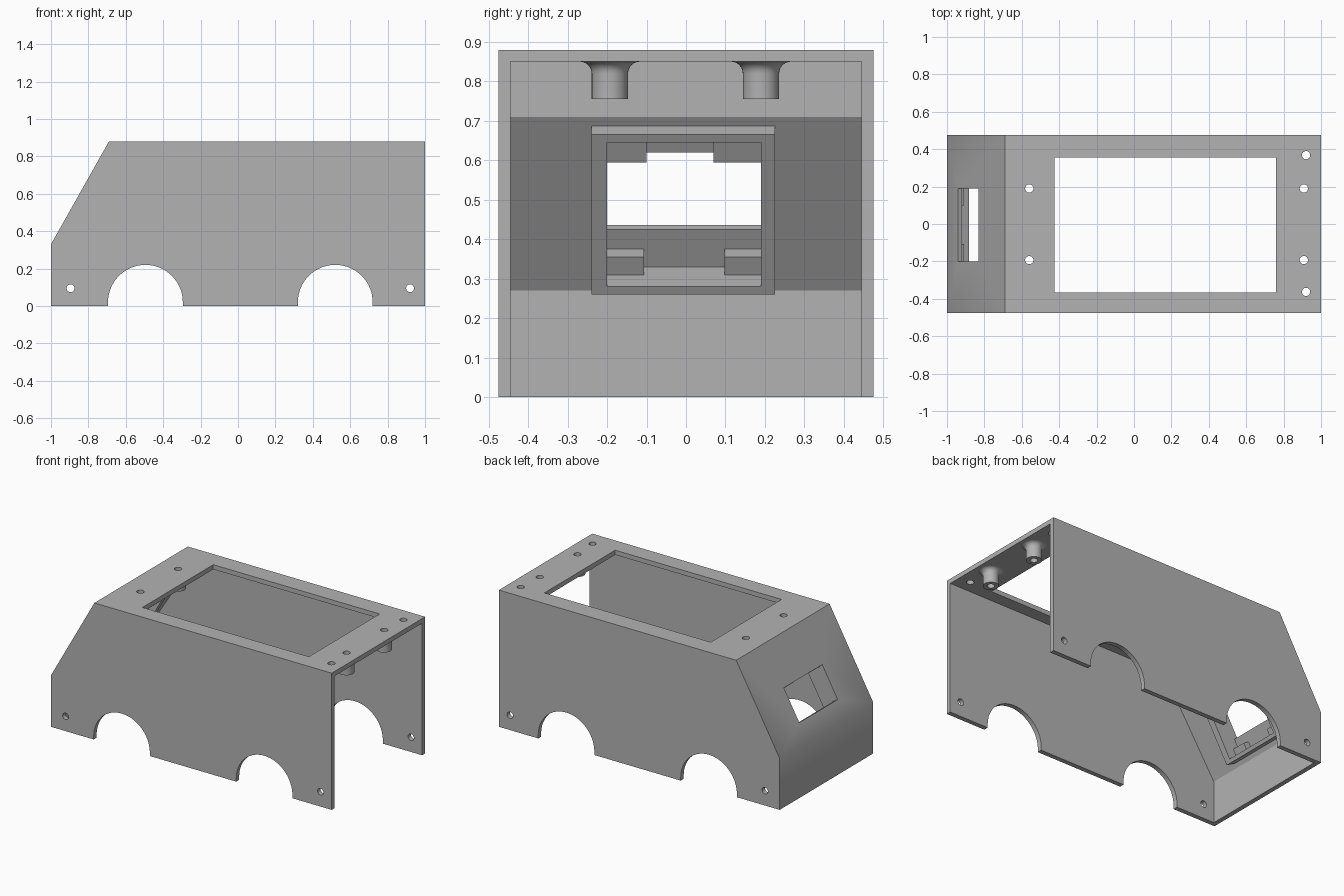
import bpy, bmesh, math
from mathutils import Matrix, Vector

default = bpy.data.objects.get("Cube")
if default:
    bpy.data.objects.remove(default, do_unlink=True)

grey = bpy.data.materials.new("plain_grey")
grey.use_nodes = True
COLOR = (0.45, 0.45, 0.45, 1)
grey.diffuse_color = COLOR
grey.node_tree.nodes["Principled BSDF"].inputs["Base Color"].default_value = COLOR


def make_object(name, bm):
    bmesh.ops.recalc_face_normals(bm, faces=bm.faces)
    mesh = bpy.data.meshes.new(name)
    bm.to_mesh(mesh)
    bm.free()
    mesh.materials.append(grey)
    obj = bpy.data.objects.new(name, mesh)
    bpy.context.collection.objects.link(obj)
    return obj


def prism(name, outline, y0, y1):
    """Extrude an x-z outline along y."""
    bm = bmesh.new()
    face = bm.faces.new([bm.verts.new((x, y0, z)) for x, z in outline])
    moved = bmesh.ops.extrude_face_region(bm, geom=[face])["geom"]
    bmesh.ops.translate(bm, vec=(0, y1 - y0, 0),
                        verts=[v for v in moved if isinstance(v, bmesh.types.BMVert)])
    return make_object(name, bm)


def box(name, a, b, c, matrix=Matrix()):
    """Box from three (low, high) ranges, in the space of matrix."""
    bm = bmesh.new()
    bmesh.ops.create_cube(bm, size=1)
    for v in bm.verts:
        v.co = matrix @ Vector([(r[0] + r[1]) / 2 + t * (r[1] - r[0])
                                for r, t in zip((a, b, c), v.co)])
    return make_object(name, bm)


def cylinder(name, radius, depth, centre, along_y=False, segments=32):
    bm = bmesh.new()
    turn = Matrix.Rotation(math.pi / 2, 4, 'X') if along_y else Matrix()
    bmesh.ops.create_cone(bm, cap_ends=True, segments=segments, radius1=radius,
                          radius2=radius, depth=depth,
                          matrix=Matrix.Translation(centre) @ turn)
    return make_object(name, bm)


def combine(target, tool, operation):
    """Apply a boolean and discard the tool."""
    mod = target.modifiers.new("shape", 'BOOLEAN')
    mod.operation = operation
    mod.solver = 'EXACT'
    mod.object = tool
    bpy.context.view_layer.objects.active = target
    bpy.ops.object.modifier_apply(modifier=mod.name)
    bpy.data.objects.remove(tool, do_unlink=True)


def cut(target, tool):
    combine(target, tool, 'DIFFERENCE')


def join(target, tool):
    combine(target, tool, 'UNION')


# Van shell, open at the bottom and the rear
WIDTH, WALL, TOP = 0.475, 0.03, 0.88
NOSE, BROW = Vector((-1, 0, 0.33)), Vector((-0.69, 0, TOP))
body = prism("van_shell", [(-1, 0), (1, 0), (1, TOP), (BROW.x, TOP), (NOSE.x, NOSE.z)],
             -WIDTH, WIDTH)
cut(body, prism("inside", [(-0.97, -0.1), (1.1, -0.1), (1.1, TOP - WALL),
                           (BROW.x, TOP - WALL), (BROW.x, 0.71), (-0.97, 0.27)],
                WALL - WIDTH, WIDTH - WALL))

# Sloped axes: along the windscreen, across, outward
along = (BROW - NOSE).normalized()
across = Vector((0, 1, 0))
out = along.cross(across)
slope = Matrix((along, across, out)).transposed().to_4x4()
slope.translation = NOSE

# Windscreen holder with its pocket, viewing slot and retaining tabs
CAVITY = (-0.2, 0.19)
join(body, box("holder", (-0.009, 0.456), (-0.24, 0.225), (-0.127, -0.04), slope))
cut(body, box("pocket", (0.014, 0.433), CAVITY, (-0.3, -0.025), slope))
cut(body, box("slot", (0.122, 0.346), CAVITY, (-0.06, 0.1), slope))
for span, sides in (((0.005, 0.066), ((-0.21, -0.107), (0.098, 0.2))),
                    ((0.341, 0.443), ((-0.21, -0.1), (0.07, 0.2)))):
    for side in sides:
        join(body, box("tab", span, side, (-0.066, -0.02), slope))

# Roof opening, wheel arches and screw holes
cut(body, box("roof_opening", (-0.425, 0.76), (-0.365, 0.355), (0.8, 1)))
for x in (-0.495, 0.52):
    cut(body, cylinder("wheel_arch", 0.2, 2, (x, 0, 0.02), True, 64))
    cut(body, box("arch_foot", (x - 0.2, x + 0.2), (-1, 1), (-0.1, 0.02)))
for x in (-0.895, 0.92):
    cut(body, cylinder("side_hole", 0.021, 2, (x, 0, 0.095), True))
POSTS = [(x, y) for x in (-0.56, 0.908) for y in (-0.193, 0.19)]
for x, y in POSTS + [(0.92, -0.363), (0.92, 0.368)]:
    cut(body, cylinder("roof_hole", 0.022, 0.2, (x, y, TOP)))


# Hollow screw posts that flare into the ceiling
def post(name, x, y):
    ceiling, r, flare = TOP - WALL, 0.046, 0.03
    arc = [i * math.pi / 12 for i in range(7)]
    profile = [(0.022, ceiling), (0.022, 0.755), (r, 0.755)]
    profile += [(r + flare * (1 - math.cos(a)), ceiling - flare * (1 - math.sin(a)))
                for a in arc]
    bm = bmesh.new()
    verts = [bm.verts.new((x + px, y, pz)) for px, pz in profile]
    edges = [bm.edges.new((p, q)) for p, q in zip(verts, verts[1:] + verts[:1])]
    bmesh.ops.spin(bm, geom=verts + edges, cent=(x, y, 0), axis=(0, 0, 1),
                   angle=math.tau, steps=32, use_duplicate=False)
    bmesh.ops.remove_doubles(bm, verts=bm.verts, dist=0.0001)
    return make_object(name, bm)


parts = [body] + [post("screw_post_%d" % (i + 1), x, y) for i, (x, y) in enumerate(POSTS)]

for obj in parts:
    bpy.ops.object.select_all(action='DESELECT')
    obj.select_set(True)
    bpy.context.view_layer.objects.active = obj
    bpy.ops.object.shade_smooth_by_angle(angle=math.radians(30))
